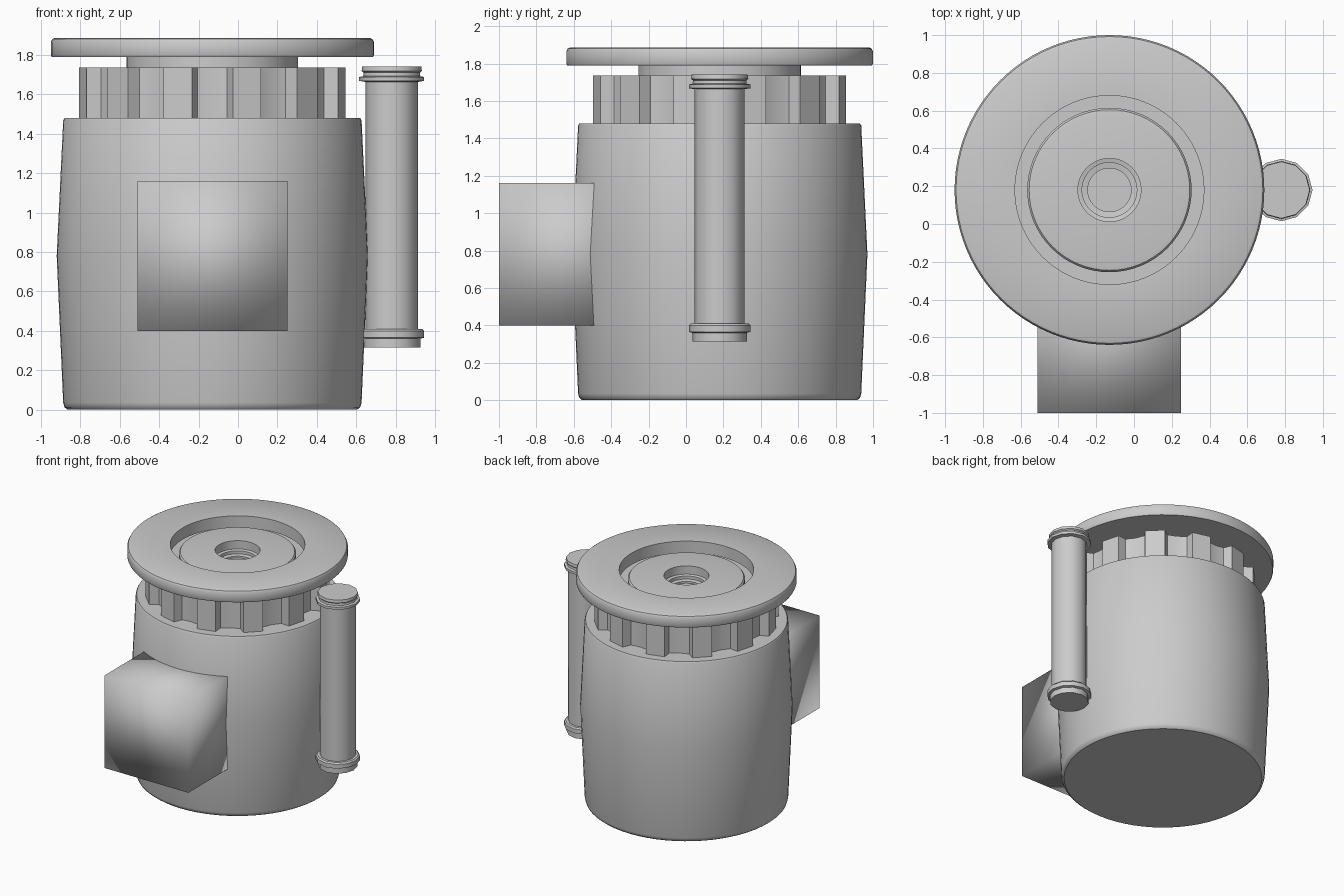
import bpy, bmesh
from math import sin, cos, pi, radians

cube = bpy.data.objects.get("Cube")
if cube:
    bpy.data.objects.remove(cube, do_unlink=True)

AXIS = (-0.13, 0.18)   # centre of the main housing
PIPE = (0.78, 0.18)    # centre of the side pipe

grey = bpy.data.materials.new("plain_grey")
grey.use_nodes = True
grey.diffuse_color = (0.6, 0.6, 0.6, 1)
grey.node_tree.nodes["Principled BSDF"].inputs["Base Color"].default_value = (0.6, 0.6, 0.6, 1)


def finish(name, bm, centre, angle=35):
    bmesh.ops.recalc_face_normals(bm, faces=bm.faces[:])
    mesh = bpy.data.meshes.new(name)
    bm.to_mesh(mesh)
    bm.free()
    mesh.materials.append(grey)
    ob = bpy.data.objects.new(name, mesh)
    ob.location = (centre[0], centre[1], 0)
    bpy.context.collection.objects.link(ob)
    bpy.ops.object.select_all(action='DESELECT')
    ob.select_set(True)
    bpy.context.view_layer.objects.active = ob
    bpy.ops.object.shade_smooth_by_angle(angle=radians(angle))
    return ob


def lathe(name, profile, centre, sides, closed=False, angle=35):
    """Spin (radius, height) points; open profiles are capped at both ends."""
    bm = bmesh.new()
    rings = [[bm.verts.new((r * cos(2 * pi * i / sides), r * sin(2 * pi * i / sides), z))
              for i in range(sides)] for r, z in profile]
    pairs = list(zip(rings, rings[1:]))
    if closed:
        pairs.append((rings[-1], rings[0]))
    else:
        bm.faces.new(rings[0])
        bm.faces.new(rings[-1])
    for a, b in pairs:
        for i in range(sides):
            j = (i + 1) % sides
            bm.faces.new((a[i], a[j], b[j], b[i]))
    return finish(name, bm, centre, angle)


# Barrel-shaped housing
lathe("housing", [(0.735, 0), (0.75, 0.012), (0.757, 0.035), (0.79, 0.78),
                  (0.757, 1.468), (0.75, 1.48)], AXIS, 64)

# Toothed collar: twelve teeth with sloped flanks, open in the middle
bm = bmesh.new()
outline = []
for k in range(12):
    mid = 15 + 30 * k
    for offset, r in ((-8, 0.615), (-6.2, 0.684), (6.2, 0.684), (8, 0.615), (15, 0.6)):
        outline.append((radians(mid + offset), r))
low, high, inner = ([bm.verts.new((s * cos(a), s * sin(a), z)) for a, s in ring]
                    for ring, z in ((outline, 1.47), (outline, 1.735),
                                    ([(a, 0.3) for a, r in outline], 1.735)))
for a, b in ((low, high), (high, inner)):
    for i in range(len(outline)):
        j = (i + 1) % len(outline)
        bm.faces.new((a[i], a[j], b[j], b[i]))
finish("toothed_collar", bm, AXIS)

# Neck with a stepped threaded socket in its top
lathe("neck", [(0.435, 1.72), (0.435, 1.815), (0.425, 1.828), (0.4, 1.832),
               (0.167, 1.838), (0.167, 1.77), (0.145, 1.765), (0.145, 1.74),
               (0.115, 1.735), (0.115, 1.71), (0.085, 1.705), (0.075, 1.68)], AXIS, 64)

# Wide top flange with an open centre
lathe("top_flange", [(0.5, 1.79), (0.815, 1.79), (0.82, 1.8), (0.82, 1.865),
                     (0.812, 1.88), (0.8, 1.886), (0.5, 1.886)], AXIS, 96, closed=True)

# Side pipe with collars at both ends
lathe("side_pipe", [(0.145, 0.315), (0.145, 0.36), (0.165, 0.365), (0.165, 0.4),
                    (0.155, 0.41), (0.134, 0.41), (0.134, 1.663), (0.165, 1.668),
                    (0.165, 1.688), (0.145, 1.692), (0.143, 1.71), (0.153, 1.718),
                    (0.15, 1.74)], PIPE, 12, angle=40)

# Front block, shaded softly across its corners
bm = bmesh.new()
bmesh.ops.create_cube(bm, size=0.76)
bmesh.ops.translate(bm, verts=bm.verts, vec=(0, 0, 0.78))
finish("front_block", bm, (-0.13, -0.62), angle=180)
